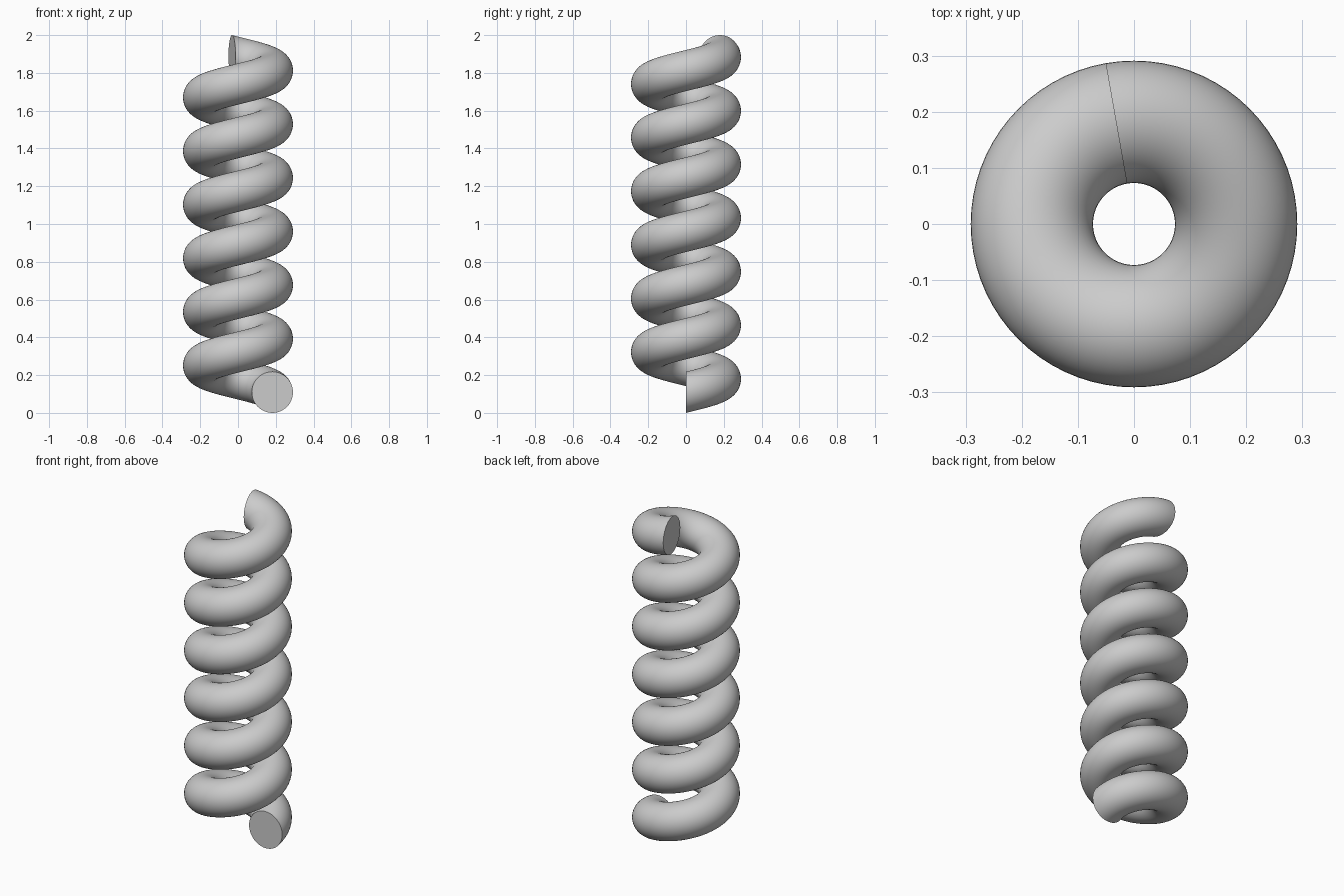
import bpy, bmesh
from math import radians
from mathutils import Matrix, Vector

cube = bpy.data.objects.get("Cube")
if cube:
    bpy.data.objects.remove(cube, do_unlink=True)

COIL_RADIUS = 0.182
TUBE_RADIUS = 0.109
SWEEP = 6 * 360 + 100      # six turns and a bit
STEPS = SWEEP // 5
RISE = 2 - 2 * TUBE_RADIUS

# Plain grey material
grey = bpy.data.materials.new("grey")
grey.use_nodes = True
colour = (0.6, 0.6, 0.6, 1)
grey.diffuse_color = colour
grey.node_tree.nodes["Principled BSDF"].inputs["Base Color"].default_value = colour

# Upright circle that forms the tube's section
bm = bmesh.new()
place = Matrix.Translation((COIL_RADIUS, 0, TUBE_RADIUS)) @ Matrix.Rotation(radians(90), 4, "X")
bmesh.ops.create_circle(bm, segments=48, radius=TUBE_RADIUS, matrix=place)

# Sweep the circle up and around the z axis
bmesh.ops.spin(bm, geom=bm.verts[:] + bm.edges[:], cent=(0, 0, 0), axis=(0, 0, 1),
               dvec=Vector((0, 0, RISE / STEPS)), angle=radians(SWEEP), steps=STEPS)

# Flat caps on both ends
rim = [e for e in bm.edges if e.is_boundary]
bmesh.ops.holes_fill(bm, edges=rim, sides=0)
bmesh.ops.recalc_face_normals(bm, faces=bm.faces[:])

mesh = bpy.data.meshes.new("spring_coil")
bm.to_mesh(mesh)
bm.free()
mesh.materials.append(grey)
coil = bpy.data.objects.new("spring_coil", mesh)
bpy.context.collection.objects.link(coil)

# Smooth tube, crisp cap rims
bpy.ops.object.select_all(action="DESELECT")
coil.select_set(True)
bpy.context.view_layer.objects.active = coil
bpy.ops.object.shade_smooth_by_angle(angle=radians(40))
